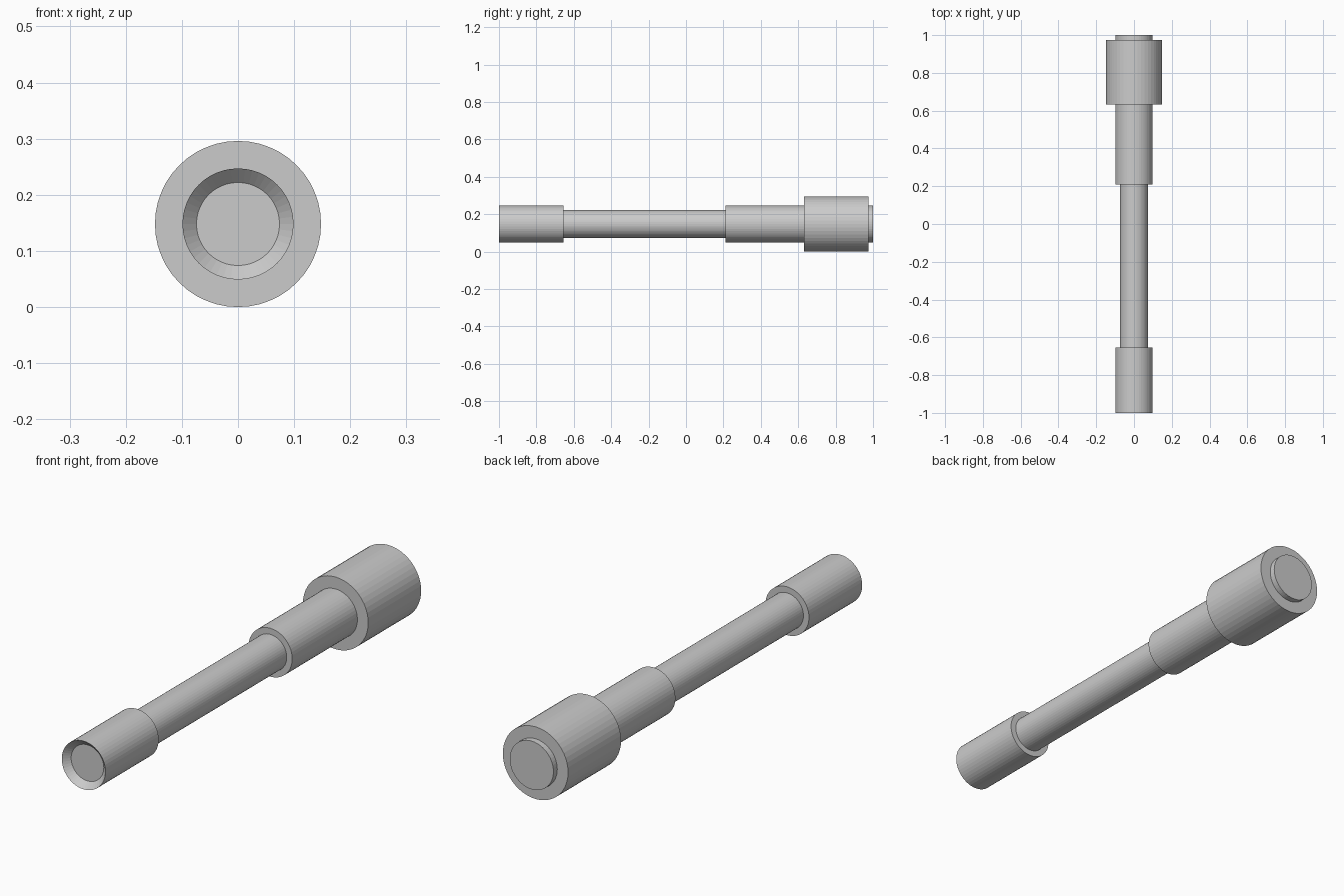
import bpy, bmesh
from math import cos, sin, tau

if "Cube" in bpy.data.objects:
    bpy.data.objects.remove(bpy.data.objects["Cube"])

SIDES = 48
AXIS_Z = 0.148


def lathe(name, profile):
    """Revolve (y, radius) points around the long axis and close both ends."""
    bm = bmesh.new()
    rings = [[bm.verts.new((r * cos(tau * i / SIDES), y, AXIS_Z + r * sin(tau * i / SIDES)))
              for i in range(SIDES)] for y, r in profile]
    for a, b in zip(rings, rings[1:]):
        for i in range(SIDES):
            j = (i + 1) % SIDES
            bm.faces.new((a[i], a[j], b[j], b[i]))
    bm.faces.new(rings[0])
    bm.faces.new(rings[-1])
    bmesh.ops.recalc_face_normals(bm, faces=bm.faces)
    mesh = bpy.data.meshes.new(name)
    bm.to_mesh(mesh)
    bm.free()
    obj = bpy.data.objects.new(name, mesh)
    bpy.context.collection.objects.link(obj)
    return obj


# Front cup with a shallow conical recess
lathe("front_cup", [(-0.975, 0.074), (-1.0, 0.099), (-0.655, 0.099)])
# Thin grip, sunk slightly into its neighbours
lathe("shaft", [(-0.70, 0.074), (0.25, 0.074)])
# Collar running through the head and out as the end button
lathe("collar", [(0.21, 0.099), (1.0, 0.099)])
# Wide head
lathe("head", [(0.632, 0.148), (0.975, 0.148)])
